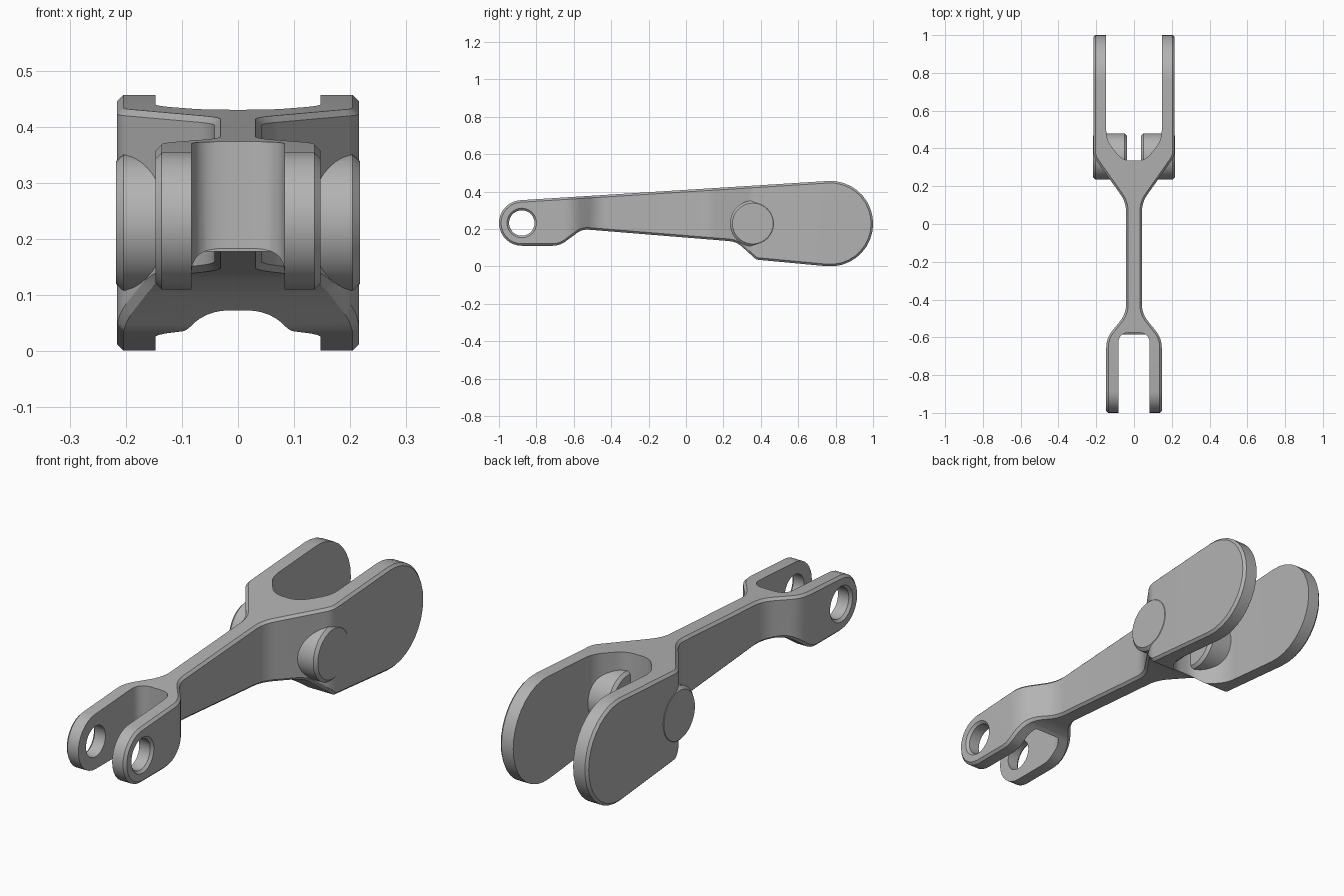
import bpy, bmesh, math
from mathutils import Vector, Matrix

cube = bpy.data.objects.get("Cube")
if cube:
    bpy.data.objects.remove(cube, do_unlink=True)

STEEL = bpy.data.materials.new("grey steel")
STEEL.use_nodes = True
STEEL.diffuse_color = (0.45, 0.45, 0.45, 1)
STEEL.node_tree.nodes["Principled BSDF"].inputs["Base Color"].default_value = (0.45, 0.45, 0.45, 1)


def finish(name, bm):
    bmesh.ops.recalc_face_normals(bm, faces=bm.faces)
    mesh = bpy.data.meshes.new(name)
    bm.to_mesh(mesh)
    bm.free()
    mesh.materials.append(STEEL)
    obj = bpy.data.objects.new(name, mesh)
    bpy.context.collection.objects.link(obj)
    return obj


def activate(obj):
    bpy.ops.object.select_all(action="DESELECT")
    obj.select_set(True)
    bpy.context.view_layer.objects.active = obj


def arc(y, z, r, start, end, steps):
    angles = [math.radians(start + (end - start) * i / steps) for i in range(steps + 1)]
    return [(y + r * math.cos(a), z + r * math.sin(a)) for a in angles]


def rounded(corners, steps=6):
    """Round each (a, b, setback) corner of a closed outline."""
    out = []
    for i, (a, b, setback) in enumerate(corners):
        p = Vector((a, b))
        if not setback:
            out.append(p)
            continue
        before = Vector(corners[i - 1][:2])
        after = Vector(corners[(i + 1) % len(corners)][:2])
        s = p + (before - p).normalized() * setback
        e = p + (after - p).normalized() * setback
        for k in range(steps + 1):
            t = k / steps
            out.append(s * (1 - t) ** 2 + p * (2 * t * (1 - t)) + e * t * t)
    return out


def prism(name, points, place, depth):
    bm = bmesh.new()
    face = bm.faces.new([bm.verts.new(place(*p)) for p in points])
    ext = bmesh.ops.extrude_face_region(bm, geom=[face])
    moved = [v for v in ext["geom"] if isinstance(v, bmesh.types.BMVert)]
    bmesh.ops.translate(bm, verts=moved, vec=depth)
    return finish(name, bm)


def cylinder(name, y, z, r, x0, x1, sides, chamfer=0):
    bm = bmesh.new()
    turn = Matrix.Translation(((x0 + x1) / 2, y, z)) @ Matrix.Rotation(math.pi / 2, 4, "Y")
    bmesh.ops.create_cone(bm, cap_ends=True, segments=sides, radius1=r, radius2=r,
                          depth=x1 - x0, matrix=turn)
    if chamfer:
        rims = [e for e in bm.edges if abs(e.verts[0].co.x - e.verts[1].co.x) < 1e-4]
        bmesh.ops.bevel(bm, geom=rims, offset=chamfer, segments=1, affect="EDGES")
    return finish(name, bm)


def combine(obj, tool, operation):
    mod = obj.modifiers.new("shape", "BOOLEAN")
    mod.operation, mod.object, mod.solver = operation, tool, "EXACT"
    activate(obj)
    bpy.ops.object.modifier_apply(modifier=mod.name)
    bpy.data.objects.remove(tool, do_unlink=True)


# Plan outline: narrow fork, thin web, wide fork
half = [(0.083, -0.575, 0.06), (0.083, -1.1, 0), (0.147, -1.1, 0), (0.147, -0.605, 0.05),
        (0.042, -0.475, 0.05), (0.042, 0.115, 0.05), (0.2155, 0.36, 0.03), (0.2155, 1.1, 0),
        (0.147, 1.1, 0), (0.147, 0.445, 0.05), (0.06, 0.335, 0.045)]
plan = half + [(-x, y, s) for x, y, s in reversed(half)]
lever = prism("forked_lever", rounded(plan), lambda x, y: (x, y, -0.2), (0, 0, 1))

# Side outline: small round eye, tapered arm, large round lobe
belly = rounded([(0.772, 0, 0), (0.375, 0.036, 0.012), (0.27, 0.132, 0.04), (-0.555, 0.199, 0.035),
                 (-0.675, 0.11, 0.04), (-0.878, 0.11, 0)], 4)[1:-1]
side = (arc(0.772, 0.2285, 0.2285, 93.5, -95, 18)[:] + belly
        + arc(-0.878, 0.232, 0.122, 270, 93.5, 16))
side_tool = prism("side_tool", side, lambda y, z: (-0.5, y, z), (1, 0, 0))
combine(lever, side_tool, "INTERSECT")
combine(lever, cylinder("eye_tool", -0.878, 0.232, 0.068, -0.5, 0.5, 32), "DIFFERENCE")

# Chamfer around the two outer flanks
bm = bmesh.new()
bm.from_mesh(lever.data)
bmesh.ops.remove_doubles(bm, verts=bm.verts, dist=0.0005)
bm.normal_update()


def is_flank(f):
    return f.normal.x * f.calc_center_median().x > 0 and abs(f.normal.x) > 0.3


def is_rim(f):
    return abs(f.normal.x) < 0.05


rims = []
for e in bm.edges:
    if len(e.link_faces) == 2:
        f, g = e.link_faces
        if (is_flank(f) and is_rim(g)) or (is_flank(g) and is_rim(f)):
            rims.append(e)
bmesh.ops.bevel(bm, geom=rims, offset=0.011, segments=1, affect="EDGES", clamp_overlap=False)
bm.to_mesh(lever.data)
bm.free()

# Pivot bosses through the wide fork
parts = [lever]
for label, sign in (("left", 1), ("right", -1)):
    x0, x1 = sorted((sign * 0.036, sign * 0.2175))
    parts.append(cylinder(label + "_pivot_boss", 0.357, 0.229, 0.122, x0, x1, 40, 0.013))

for part in parts:
    activate(part)
    bpy.ops.object.shade_smooth_by_angle(angle=math.radians(28))
